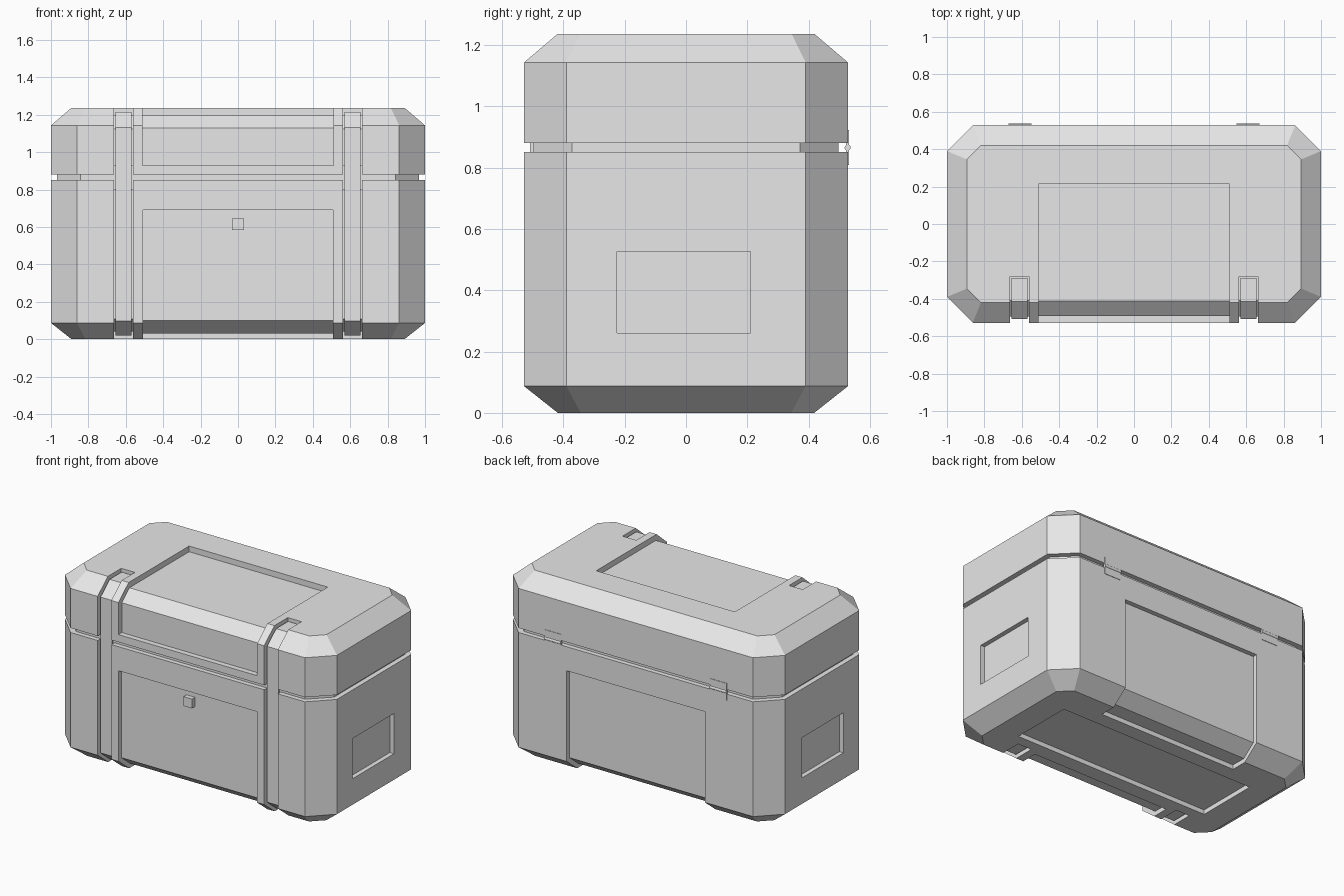
import bpy, bmesh

if "Cube" in bpy.data.objects:
    bpy.data.objects.remove(bpy.data.objects["Cube"])

grey = bpy.data.materials.new("light_grey")
grey.diffuse_color = (0.8, 0.8, 0.8, 1)
grey.use_nodes = True
grey.node_tree.nodes["Principled BSDF"].inputs["Base Color"].default_value = grey.diffuse_color


def finish(name, bm):
    bmesh.ops.recalc_face_normals(bm, faces=bm.faces)
    me = bpy.data.meshes.new(name)
    bm.to_mesh(me)
    bm.free()
    me.materials.append(grey)
    ob = bpy.data.objects.new(name, me)
    bpy.context.collection.objects.link(ob)
    return ob


def octagon(hx, hy, c, z):
    q = [(hx, hy - c), (hx - c, hy)]
    pts = q + [(-x, y) for x, y in reversed(q)]
    pts += [(-x, -y) for x, y in pts]
    return [(x, y, z) for x, y in pts]


def loft(name, rings):
    """Closed solid skinned through rings of equal length."""
    bm = bmesh.new()
    loops = [[bm.verts.new(p) for p in r] for r in rings]
    n = len(loops[0])
    for a, b in zip(loops, loops[1:]):
        for i in range(n):
            j = (i + 1) % n
            bm.faces.new((a[i], a[j], b[j], b[i]))
    bm.faces.new(loops[0])
    bm.faces.new(loops[-1])
    return finish(name, bm)


def prism(name, profile, x0, x1):
    """Extrude a (y, z) profile along x."""
    return loft(name, [[(x, y, z) for y, z in profile] for x in (x0, x1)])


def box(name, x0, x1, y0, y1, z0, z1):
    return prism(name, [(y0, z0), (y1, z0), (y1, z1), (y0, z1)], x0, x1)


def cut(ob, cutter):
    m = ob.modifiers.new("cut", 'BOOLEAN')
    m.operation, m.solver, m.object = 'DIFFERENCE', 'EXACT', cutter
    bpy.context.view_layer.update()
    dg = bpy.context.evaluated_depsgraph_get()
    me = bpy.data.meshes.new_from_object(ob.evaluated_get(dg))
    ob.modifiers.clear()
    ob.data = me
    bpy.data.objects.remove(cutter)


# Main chamfered shells and the recessed seam between them
body = loft("body", [octagon(0.89, 0.418, 0.075, 0.0),
                     octagon(1.0, 0.528, 0.138, 0.087),
                     octagon(1.0, 0.528, 0.138, 0.85)])
lid = loft("lid", [octagon(1.0, 0.528, 0.138, 0.88),
                   octagon(1.0, 0.528, 0.138, 1.143),
                   octagon(0.893, 0.42, 0.075, 1.235)])
loft("seam_core", [octagon(0.967, 0.497, 0.125, 0.8),
                   octagon(0.967, 0.497, 0.125, 0.93)])

# Lid recess running from the top over the front edge
cut(lid, prism("cutter", [(0.215, 1.197), (-0.412, 1.197), (-0.492, 1.128),
                          (-0.492, 0.93), (-0.7, 0.93), (-0.7, 1.4),
                          (0.215, 1.4)], -0.51, 0.51))

# Front and back body recesses wrapping under the bottom edge
for s in (-1, 1):
    cut(body, prism("cutter", [(s * y, z) for y, z in (
        (0.31, 0.03), (0.41, 0.03), (0.497, 0.1), (0.497, 0.69),
        (0.7, 0.69), (0.7, -0.2), (0.31, -0.2))], -0.508, 0.508))

# Bottom recess and side handle recesses
cut(body, box("cutter", -0.72, 0.72, -0.21, 0.21, -0.1, 0.03))
for s in (-1, 1):
    cut(body, box("cutter", min(s * 0.97, s * 1.2), max(s * 0.97, s * 1.2),
                  -0.225, 0.21, 0.26, 0.527))


def strap_path(d, end):
    """Front-side path of the case at depth d, bottom to top."""
    k = d * 0.5
    return [(end, d), (-0.418 + k * 0.6, d), (-0.528 + d, 0.087 + k),
            (-0.528 + d, 1.143 - k), (-0.42 + k * 0.6, 1.235 - d),
            (end, 1.235 - d)]


# Strap channels and the straps lying in them
outside = [(-0.28, 1.5), (-0.8, 1.5), (-0.8, -0.3), (-0.28, -0.3)]
for s, side in ((-1, "left"), (1, "right")):
    a, b = sorted((s * 0.562, s * 0.663))
    for ob in (body, lid):
        cut(ob, prism("cutter", strap_path(0.04, -0.28) + outside, a, b))
    prism(side + "_strap", strap_path(0.02, -0.288)
          + strap_path(0.045, -0.288)[::-1], a + 0.008, b - 0.008)

    # Rear hinge: thin plate and round barrel
    a, b = sorted((s * 0.548, s * 0.67))
    box(side + "_hinge_plate", a, b, 0.521, 0.531, 0.808, 0.922)
    bm = bmesh.new()
    bmesh.ops.create_cone(bm, cap_ends=True, segments=12, radius1=0.01,
                          radius2=0.01, depth=b - a)
    for v in bm.verts:
        x, y, z = v.co
        v.co = (z + (a + b) / 2, y + 0.527, x + 0.865)
    finish(side + "_hinge_barrel", bm)

# Lock button on the front panel
box("lock_button", -0.031, 0.031, -0.528, -0.49, 0.584, 0.646)
